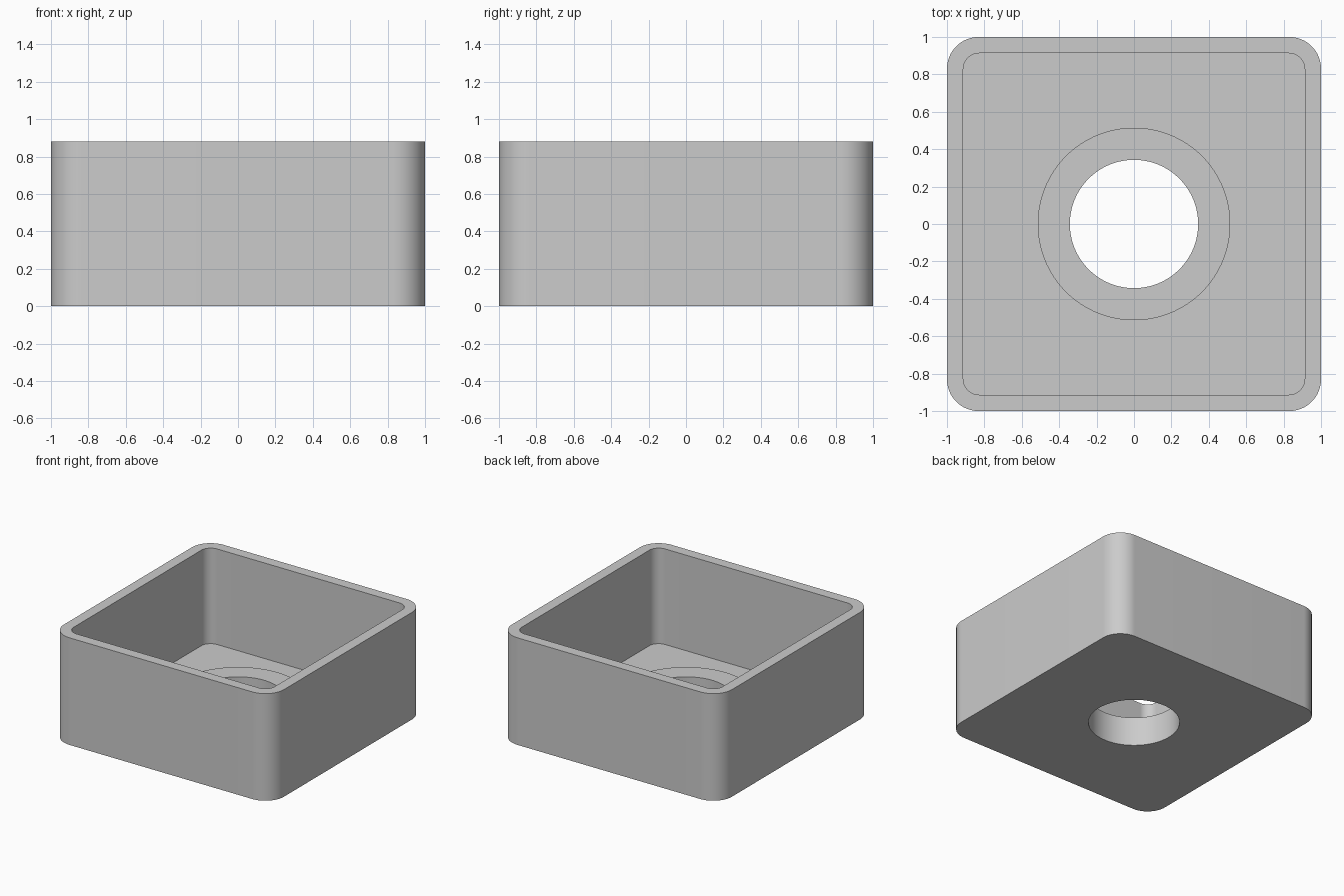
import bpy
import bmesh
from math import cos, sin, pi, radians

cube = bpy.data.objects.get("Cube")
if cube:
    bpy.data.objects.remove(cube)

HEIGHT, FLOOR, BOSS_TOP = 0.88, 0.095, 0.24
STEPS = 20  # points per quarter turn


def ring(bm, half, radius, z):
    """Rounded square outline, or a circle when radius equals half."""
    inset = half - radius
    verts = []
    for q in range(4):
        cx = inset if q in (0, 3) else -inset
        cy = inset if q in (0, 1) else -inset
        for k in range(STEPS):
            t = k / (STEPS - 1) if inset > 0 else (k + 0.5) / STEPS
            a = (q + t) * pi / 2
            verts.append(bm.verts.new((cx + radius * cos(a), cy + radius * sin(a), z)))
    return verts


# Square housing with a raised, bored boss on its floor: one closed section
section = [
    (1.0, 0.17, 0),             # outer wall
    (1.0, 0.17, HEIGHT),
    (0.913, 0.085, HEIGHT),     # inner wall
    (0.913, 0.085, FLOOR),
    (0.515, 0.515, FLOOR),      # boss
    (0.515, 0.515, BOSS_TOP),
    (0.343, 0.343, BOSS_TOP),   # through hole
    (0.343, 0.343, 0),
]
bm = bmesh.new()
rings = [ring(bm, *s) for s in section]
for i, lower in enumerate(rings):
    upper = rings[(i + 1) % len(rings)]
    for j in range(len(lower)):
        k = (j + 1) % len(lower)
        bm.faces.new((lower[j], lower[k], upper[k], upper[j]))
bmesh.ops.recalc_face_normals(bm, faces=bm.faces[:])
mesh = bpy.data.meshes.new("open_box_with_boss")
bm.to_mesh(mesh)
bm.free()

box = bpy.data.objects.new("open_box_with_boss", mesh)
bpy.context.collection.objects.link(box)

# Plain grey
grey = bpy.data.materials.new("light_grey")
grey.use_nodes = True
colour = (0.6, 0.6, 0.6, 1)
grey.diffuse_color = colour
grey.node_tree.nodes["Principled BSDF"].inputs["Base Color"].default_value = colour
mesh.materials.append(grey)

# Smooth corners and bore, crisp edges
bpy.ops.object.select_all(action="DESELECT")
box.select_set(True)
bpy.context.view_layer.objects.active = box
bpy.ops.object.shade_smooth_by_angle(angle=radians(30))
